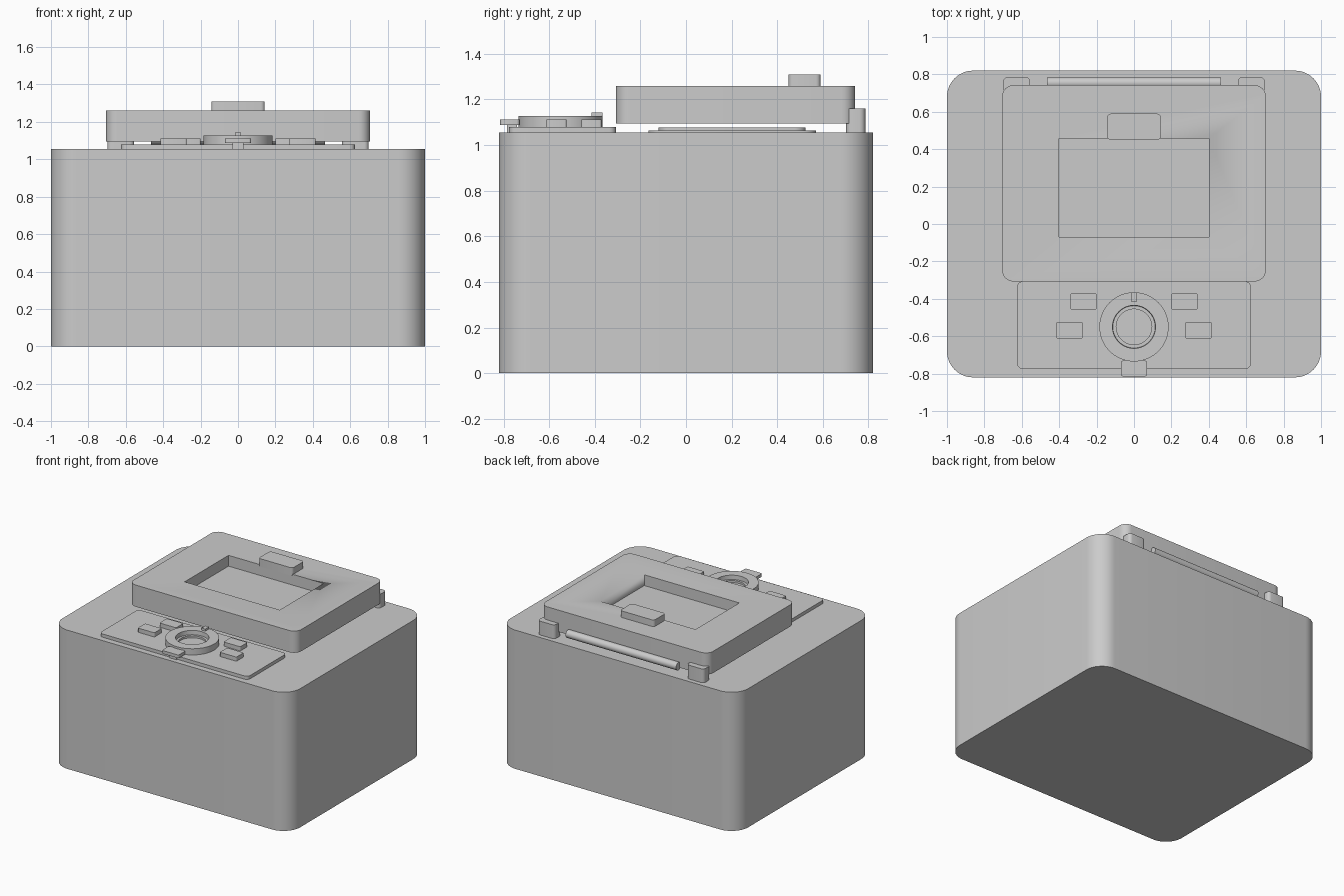
import bpy, bmesh, math
from mathutils import Matrix

if "Cube" in bpy.data.objects:
    bpy.data.objects.remove(bpy.data.objects["Cube"])

grey = bpy.data.materials.new("light_grey")
grey.diffuse_color = (0.6, 0.6, 0.6, 1)
grey.use_nodes = True
grey.node_tree.nodes["Principled BSDF"].inputs["Base Color"].default_value = grey.diffuse_color


def finish(name, bm):
    bmesh.ops.recalc_face_normals(bm, faces=bm.faces)
    me = bpy.data.meshes.new(name)
    bm.to_mesh(me)
    bm.free()
    me.materials.append(grey)
    ob = bpy.data.objects.new(name, me)
    bpy.context.collection.objects.link(ob)
    bpy.ops.object.select_all(action='DESELECT')
    ob.select_set(True)
    bpy.context.view_layer.objects.active = ob
    bpy.ops.object.shade_smooth_by_angle(angle=math.radians(35))
    return ob


def slab(name, x0, x1, y0, y1, z0, z1, r=0.0, seg=8):
    """Block with rounded upright edges."""
    pts = []
    corners = [(x1 - r, y1 - r), (x0 + r, y1 - r), (x0 + r, y0 + r), (x1 - r, y0 + r)]
    for i, (cx, cy) in enumerate(corners):
        for k in range(seg + 1 if r else 1):
            a = math.pi / 2 * (i + k / seg)
            pts.append((cx + r * math.cos(a), cy + r * math.sin(a), z0))
    bm = bmesh.new()
    base = bm.faces.new([bm.verts.new(p) for p in pts])
    ext = bmesh.ops.extrude_face_region(bm, geom=[base], use_keep_orig=True)
    top = [v for v in ext['geom'] if isinstance(v, bmesh.types.BMVert)]
    bmesh.ops.translate(bm, verts=top, vec=(0, 0, z1 - z0))
    return finish(name, bm)


def lathe(name, profile, center, seg=64):
    """Closed (radius, z) profile turned around an upright axis."""
    bm = bmesh.new()
    rings = []
    for i in range(seg):
        a = 2 * math.pi * i / seg
        rings.append([bm.verts.new((center[0] + r * math.cos(a),
                                    center[1] + r * math.sin(a), z)) for r, z in profile])
    n = len(profile)
    for i in range(seg):
        a, b = rings[i], rings[(i + 1) % seg]
        for j in range(n):
            k = (j + 1) % n
            bm.faces.new((a[j], b[j], b[k], a[k]))
    return finish(name, bm)


# Main housing
slab("body", -1, 1, -0.82, 0.82, 0, 1.055, 0.14, 12)

# Seal under the lid, two thin steps
slab("seal_lower", -0.52, 0.52, -0.165, 0.57, 1.05, 1.065, 0.06)
slab("seal_upper", -0.475, 0.475, -0.12, 0.525, 1.06, 1.078, 0.05)

# Lid with a sunken window
lid = slab("lid", -0.705, 0.705, -0.307, 0.742, 1.095, 1.26, 0.06)
cutter = slab("window_cutter", -0.4, 0.4, -0.07, 0.457, 1.178, 1.4)
cutter.hide_render = True
cutter.hide_viewport = True
cut = lid.modifiers.new("window", 'BOOLEAN')
cut.object = cutter
cut.operation = 'DIFFERENCE'
cut.solver = 'EXACT'
slab("lid_handle", -0.143, 0.143, 0.45, 0.59, 1.25, 1.31, 0.02, 4)

# Hinge blocks and rod
for side, x in (("left", -0.627), ("right", 0.627)):
    slab("hinge_" + side, x - 0.072, x + 0.072, 0.702, 0.786, 1.05, 1.16, 0.025, 5)
bm = bmesh.new()
bmesh.ops.create_cone(bm, cap_ends=True, segments=24, radius1=0.03, radius2=0.03, depth=0.93,
                      matrix=Matrix.Translation((0, 0.754, 1.11)) @ Matrix.Rotation(math.pi / 2, 4, 'Y'))
finish("hinge_rod", bm)

# Control panel
slab("control_panel", -0.625, 0.625, -0.775, -0.307, 1.05, 1.08, 0.03, 5)
for side, s in (("left", -1), ("right", 1)):
    for row, x, y in (("front", 0.345, -0.568), ("rear", 0.27, -0.415)):
        slab(f"button_{row}_{side}", s * x - 0.07, s * x + 0.07,
             y - 0.044, y + 0.044, 1.078, 1.112, 0.008, 3)

# Dial ring with stepped hole, and its pointer
lathe("dial", [(0.185, 1.078), (0.185, 1.127), (0.115, 1.127), (0.113, 1.095),
               (0.095, 1.095), (0.095, 1.078)], (0, -0.55))
slab("dial_pointer", -0.015, 0.015, -0.415, -0.367, 1.12, 1.143)

# Front latch
slab("latch", -0.07, 0.07, -0.815, -0.73, 1.088, 1.112, 0.012, 3)
slab("latch_post", -0.03, 0.03, -0.785, -0.74, 1.05, 1.09)
